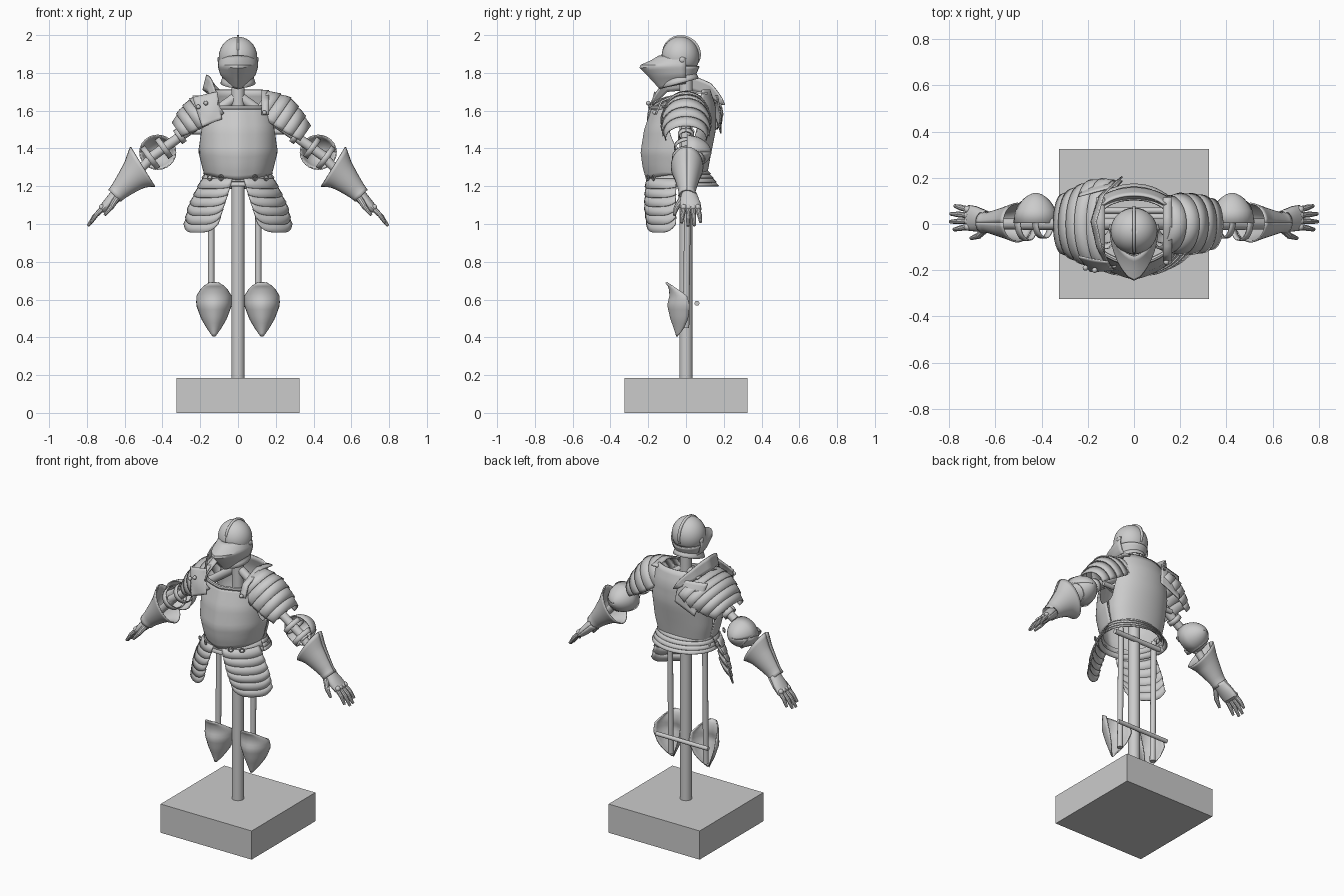
import bpy, math
from mathutils import Vector

if "Cube" in bpy.data.objects:
    bpy.data.objects.remove(bpy.data.objects["Cube"])
sin, cos, rad, pi = math.sin, math.cos, math.radians, math.pi

def finish(ob, angle=35):
    bpy.ops.object.select_all(action='DESELECT')
    ob.select_set(True)
    bpy.context.view_layer.objects.active = ob
    bpy.ops.object.shade_smooth_by_angle(angle=rad(angle))
    return ob

def shell(name, fn, nu, nv, thick=0.007):
    """Plate from a surface fn(u, v), u and v in 0..1."""
    vs = [fn(i / nu, j / nv) for j in range(nv + 1) for i in range(nu + 1)]
    w = nu + 1
    fs = [(j*w+i, j*w+i+1, (j+1)*w+i+1, (j+1)*w+i) for j in range(nv) for i in range(nu)]
    me = bpy.data.meshes.new(name)
    me.from_pydata(vs, [], fs)
    ob = bpy.data.objects.new(name, me)
    bpy.context.collection.objects.link(ob)
    if thick:
        m = ob.modifiers.new("thickness", 'SOLIDIFY')
        m.thickness, m.offset = thick, 0
    return finish(ob)

def lames(name, fn, n, nu, nv=2, lip=0.008):
    """Overlapping strips; fn(u, v, off) pushes out by off."""
    for i in range(n):
        shell(f"{name}_{i+1}", lambda u, v: fn(u, (i + v * 1.12) / n if i < n-1 else (i + v) / n, lip * v), nu, nv, 0.006)

def rod(name, a, b, r, r2=None, n=16):
    a, b = Vector(a), Vector(b)
    bpy.ops.mesh.primitive_cone_add(vertices=n, radius1=r, radius2=r if r2 is None else r2,
                                    depth=(b - a).length, location=(a + b) / 2)
    ob = bpy.context.object
    ob.name = name
    ob.rotation_euler = (b - a).to_track_quat('Z', 'Y').to_euler()
    return finish(ob)

def ball(name, p, r, sc=(1, 1, 1)):
    bpy.ops.mesh.primitive_uv_sphere_add(segments=12, ring_count=8, radius=r, location=p)
    ob = bpy.context.object
    ob.name, ob.scale = name, sc
    return finish(ob)

def prof(tab, k):
    """Interpolate rows (key, values...) with ascending keys."""
    k = min(max(k, tab[0][0]), tab[-1][0])
    for p, q in zip(tab, tab[1:]):
        if k <= q[0]:
            f = (k - p[0]) / (q[0] - p[0])
            return [x + (y - x) * f for x, y in zip(p[1:], q[1:])]

def smooth(a, b, x):
    t = min(max((x - a) / (b - a), 0), 1)
    return t * t * (3 - 2 * t)

# Stand: plinth, mast, crossbars, leg rods
bpy.ops.mesh.primitive_cube_add(size=1, location=(0, 0, 0.0925))
bpy.context.object.name = "plinth"
bpy.context.object.scale = (0.65, 0.65, 0.185)
rod("mast", (0, 0, 0.185), (0, 0, 1.82), 0.035, n=20)
rod("chest_crossbar", (-0.26, 0.03, 1.49), (0.26, 0.03, 1.49), 0.015)
rod("hip_crossbar", (-0.17, 0.03, 1.2), (0.17, 0.03, 1.2), 0.015)
rod("knee_crossbar", (-0.2, 0.058, 0.58), (0.17, 0.058, 0.58), 0.013)
for x in (-0.142, 0.107):
    rod("leg_rod", (x, 0, 0.45), (x, 0.01, 1.25), 0.017)

# Helmet
def skull(u, v):
    a, p = 2 * pi * u, rad(2 + 118 * v)
    return (0.098 * sin(p) * sin(a), -0.03 - 0.096 * sin(p) * cos(a), 1.885 + 0.103 * cos(p))
shell("helmet_skull", skull, 32, 14)
def comb(u, v):
    a, r = rad(-75 + 190 * u), 0.09 + (0.026 * sin(pi * u) ** 0.4) * v
    return (0, -0.03 + r * sin(a), 1.884 + r * cos(a))
shell("helmet_comb", comb, 24, 1, 0.012)
VIS = [(1.715, 0.055, -0.135), (1.78, 0.092, -0.195), (1.835, 0.104, -0.25), (1.86, 0.102, -0.19), (1.89, 0.1, -0.14)]
def visor(u, v):
    w, z = 2 * u - 1, 1.715 + 0.175 * v
    hw, yf = prof(VIS, z)
    k = abs(w)
    return (math.copysign(hw * sin(k * pi / 2) ** 0.85, w), yf + (0.0 - yf) * k ** 1.3, z + 0.03 * k * (1 - v) - 0.012 * k * v)
shell("visor", visor, 20, 14)
def neck(u, v):
    a = 2 * pi * u
    r = prof([(0, 0.094), (0.6, 0.078), (1, 0.09)], v)[0]
    return (r * sin(a), -0.03 - r * 1.05 * cos(a), 1.835 - 0.09 * v - 0.025 * v * cos(a))
shell("helmet_neck", neck, 28, 5)
for s in (-1, 1):
    ball("visor_pivot", (s * 0.102, -0.02, 1.87), 0.015, (0.5, 1, 1))

# Breastplate and backplate
BREAST = [(1.23, 0.165, 0.195), (1.30, 0.185, 0.215), (1.38, 0.205, 0.226), (1.5, 0.205, 0.207), (1.62, 0.185, 0.165)]
BACK = [(1.24, 0.165, 0.10), (1.35, 0.19, 0.12), (1.5, 0.2, 0.15), (1.62, 0.19, 0.15), (1.71, 0.165, 0.12)]
def breast(u, v):
    a = rad(-92 + 184 * u)
    d = abs(math.degrees(a))
    top = 1.615 - 0.215 * smooth(50, 84, d)
    bot = 1.235 + 0.03 * smooth(0, 90, d)
    z = bot + (top - bot) * v
    rx, ry = prof(BREAST, z)
    return (rx * sin(a), -ry * max(cos(a), 0) ** 0.85 - 0.01 * max(0, 1 - d / 20), z)
shell("breastplate", breast, 36, 16, 0.009)
def neck_roll(u, v):
    x, y, z = breast(0.23 + 0.54 * u, 1)
    return (x, y + 0.012 * cos(2 * pi * v), z + 0.012 * sin(2 * pi * v))
shell("breastplate_neck_roll", neck_roll, 24, 8, 0)
def backplate(u, v):
    a = rad(-92 + 184 * u)
    top = 1.71 - 0.3 * smooth(52, 86, abs(math.degrees(a)))
    z = 1.25 + (top - 1.25) * v
    rx, ry = prof(BACK, z)
    return (rx * sin(a), ry * max(cos(a), 0) ** 0.8 + 0.004, z)
shell("backplate", backplate, 32, 14, 0.009)

# Waist belt, fauld and rump plates
def fauld(u, v, off):
    a = rad(-100 + 200 * u)
    return ((0.17 + 0.025 * v + off) * sin(a), -(0.195 + 0.012 * v + off) * cos(a), 1.265 - 0.065 * v - 0.01 * (1 - v) * cos(a))
lames("fauld", fauld, 2, 32)
def rump(u, v, off):
    a = rad(-98 + 196 * u)
    return ((0.165 + 0.035 * v + off) * sin(a), (0.105 + 0.06 * v + off) * cos(a), 1.29 - 0.09 * v)
lames("rump_plate", rump, 4, 28)

for s in (-1, 1):
    # Thigh plates hanging from the waist
    def tasset(u, v, off):
        a = rad((9 + 12 * v) * (1 - u) + 78 * u)
        rx, ry = prof([(0, 0.19, 0.208), (0.6, 0.262, 0.222), (1, 0.285, 0.215)], v)
        end = 0.045 * abs(2 * u - 1) ** 4 * v
        return (s * (rx + off) * sin(a), -(ry + off) * cos(a) ** 0.9, 1.24 - 0.285 * v + end)
    lames("tasset", tasset, 6, 14)
    for x in (0.09, 0.15):
        bpy.ops.mesh.primitive_torus_add(major_radius=0.013, minor_radius=0.004, major_segments=14, minor_segments=6,
                                         location=(s * x, -0.213 + 0.5 * (x - 0.07), 1.245), rotation=(pi / 2, 0, s * 0.5))
        bpy.context.object.name = "tasset_buckle"
        finish(bpy.context.object)

    # Shoulder straps
    def strap(u, v):
        y, z = prof([(0, -0.16, 1.58), (0.25, -0.13, 1.65), (0.55, 0, 1.705), (1, 0.115, 1.69)], u)
        return (s * (0.125 + 0.04 * v), y, z)
    shell("shoulder_strap", strap, 12, 1, 0.01)

    # Knee cups
    KNEE = [(0.405, 0.004, -0.048, -0.045), (0.45, 0.036, -0.062, -0.01), (0.5, 0.065, -0.08, 0.012),
            (0.57, 0.091, -0.096, 0.02), (0.62, 0.09, -0.084, 0.005), (0.665, 0.06, -0.088, -0.06), (0.69, 0.02, -0.106, -0.1)]
    def knee(u, v):
        w, z = 2 * u - 1, 0.405 + 0.285 * v
        hw, yf, yb = prof(KNEE, z)
        return (s * 0.127 + hw * sin(w * pi / 2), yf + (yb - yf) * abs(w) ** 1.7, z)
    shell("knee_cup", knee, 14, 16)

    # Arm rods and elbow
    rod("upper_arm_rod", (0, 0, 1.68), (s * 0.48, 0, 1.34), 0.026)
    rod("forearm_rod", (s * 0.45, 0, 1.36), (s * 0.62, 0, 1.18), 0.024)
    def elbow(u, v):
        a, r = 2 * pi * u, max(v, 0.02)
        return (s * (0.425 + 0.095 * r * cos(a)), 0.005 + 0.115 * (1 - r * r) ** 0.55 + 0.012 * (1 - r) , 1.38 + 0.09 * r * sin(a))
    shell("elbow_cup", elbow, 24, 8)
    for k, (d, r) in enumerate(((-0.055, 0.06), (0.035, 0.068))):
        def band(u, v):
            a, t = 2 * pi * u, d + 0.03 * v
            return (s * (0.425 + 0.8 * t + 0.58 * r * cos(a)), 0.015 + 1.25 * r * sin(a), 1.38 - 0.58 * t + 0.8 * r * cos(a))
        shell("elbow_band", band, 24, 1, 0.006)
    def arm_strap(u, v):
        a, t = 2 * pi * u, 0.03 * v
        return (s * (0.295 + 0.82 * t + 0.022 * cos(a)), 0.04 * sin(a), 1.475 - 0.57 * t + 0.032 * cos(a))
    shell("upper_arm_strap", arm_strap, 18, 1, 0.008)

    # Gauntlet: d runs down the forearm, h outward, y sideways
    def arm(d, y, h):
        return (s * (0.5 + 0.695 * d + 0.719 * h), y, 1.30 - 0.719 * d + 0.695 * h)
    CUFF = [(0, 0.118, 0.083), (0.06, 0.082, 0.068), (0.13, 0.06, 0.052), (0.185, 0.046, 0.04), (0.215, 0.042, 0.044)]
    def cuff(u, v):
        a, d = 2 * pi * u, 0.215 * v
        h, y = prof(CUFF, d)
        return arm(d - 0.03 * (1 - v) ** 3 * cos(a), 0.006 + y * sin(a), h * cos(a) + 0.006)
    shell("gauntlet_cuff", cuff, 28, 12)
    HAND = [(0, 0.034, 0.04), (0.5, 0.028, 0.053), (0.9, 0.022, 0.054), (1, 0.004, 0.045)]
    def hand(u, v):
        a = 2 * pi * u
        h, y = prof(HAND, v)
        return arm(0.2 + 0.125 * v, 0.016 + 0.012 * v + y * cos(a), h * sin(a))
    shell("gauntlet_hand", hand, 20, 8, 0.004)
    for k in range(4):
        y0, y1, tip = -0.012 + 0.025 * k, -0.024 + 0.034 * k, (0.405, 0.428, 0.425, 0.4)[k]
        mid = (0.31 + tip) / 2
        rod("finger_base", arm(0.305, y0, 0.004), arm(mid, (y0 + y1) / 2, 0.006), 0.0145, 0.0125, 10)
        rod("finger_tip", arm(mid - 0.005, (y0 + y1) / 2, 0.006), arm(tip, y1, -0.004), 0.013, 0.008, 10)
        ball("knuckle", arm(0.305, y0, 0.012), 0.016)
    rod("thumb_base", arm(0.22, -0.022, -0.012), arm(0.275, -0.052, -0.024), 0.018, 0.014, 10)
    rod("thumb_tip", arm(0.27, -0.05, -0.023), arm(0.325, -0.062, -0.028), 0.0145, 0.008, 10)

# Shoulder guards: the one at -x is larger
SMALL = [(0, 0.10, 0.10), (0.4, 0.137, 0.125), (0.75, 0.108, 0.122), (1, 0.07, 0.10)]
LARGE = [(0, 0.09, 0.19), (0.4, 0.125, 0.185), (0.75, 0.10, 0.15), (1, 0.06, 0.12)]
def pauldron(name, s, p0, p1, tab, half, cy):
    def fn(u, v, off):
        a = rad(-half + 2 * half * u)
        rh, ry = prof(tab, v)
        return (s * (p0[0] + (p1[0]-p0[0]) * v + 0.57 * (rh + off) * cos(a)), cy + (ry + off) * sin(a),
                p0[1] + (p1[1]-p0[1]) * v + 0.82 * (rh + off) * cos(a))
    lames(name, fn, 5, 24)
pauldron("small_pauldron", 1, (0.10, 1.62), (0.34, 1.455), SMALL, 103, 0.0)
pauldron("large_pauldron", -1, (0.09, 1.61), (0.31, 1.48), LARGE, 108, 0.0)

# Wing plates in front of and behind the large shoulder guard
for name, corners in (("front_wing", ((-0.11, -0.165, 1.70), (-0.085, -0.2, 1.555), (-0.24, -0.14, 1.67), (-0.19, -0.205, 1.515))),
                      ("rear_wing", ((-0.07, 0.165, 1.68), (-0.05, 0.185, 1.54), (-0.24, 0.12, 1.68), (-0.19, 0.185, 1.48)))):
    A, B, C, D = map(Vector, corners)
    def wing(u, v):
        p = A.lerp(B, v).lerp(C.lerp(D, v), u)
        p.y += math.copysign(0.016, p.y) * sin(pi * u) * sin(pi * v)
        return p
    shell(name, wing, 10, 10)

# Upright neck guard on the large shoulder guard
def guard(u, v):
    x, y, z = prof([(0, -0.12, -0.175, 1.63), (0.25, -0.16, -0.1, 1.70), (0.5, -0.185, 0.01, 1.71), (0.75, -0.15, 0.12, 1.68), (1, -0.07, 0.19, 1.63)], u)
    return (x + 0.02 * v, y * (1 + 0.08 * v), z + 0.08 * v * sin(pi * u) ** 0.6)
shell("neck_guard", guard, 20, 4)
for x, y, z in ((-0.17, -0.2, 1.64), (-0.21, -0.19, 1.62), (0.14, -0.165, 1.59)):
    ball("buckle", (x, y, z), 0.012)
